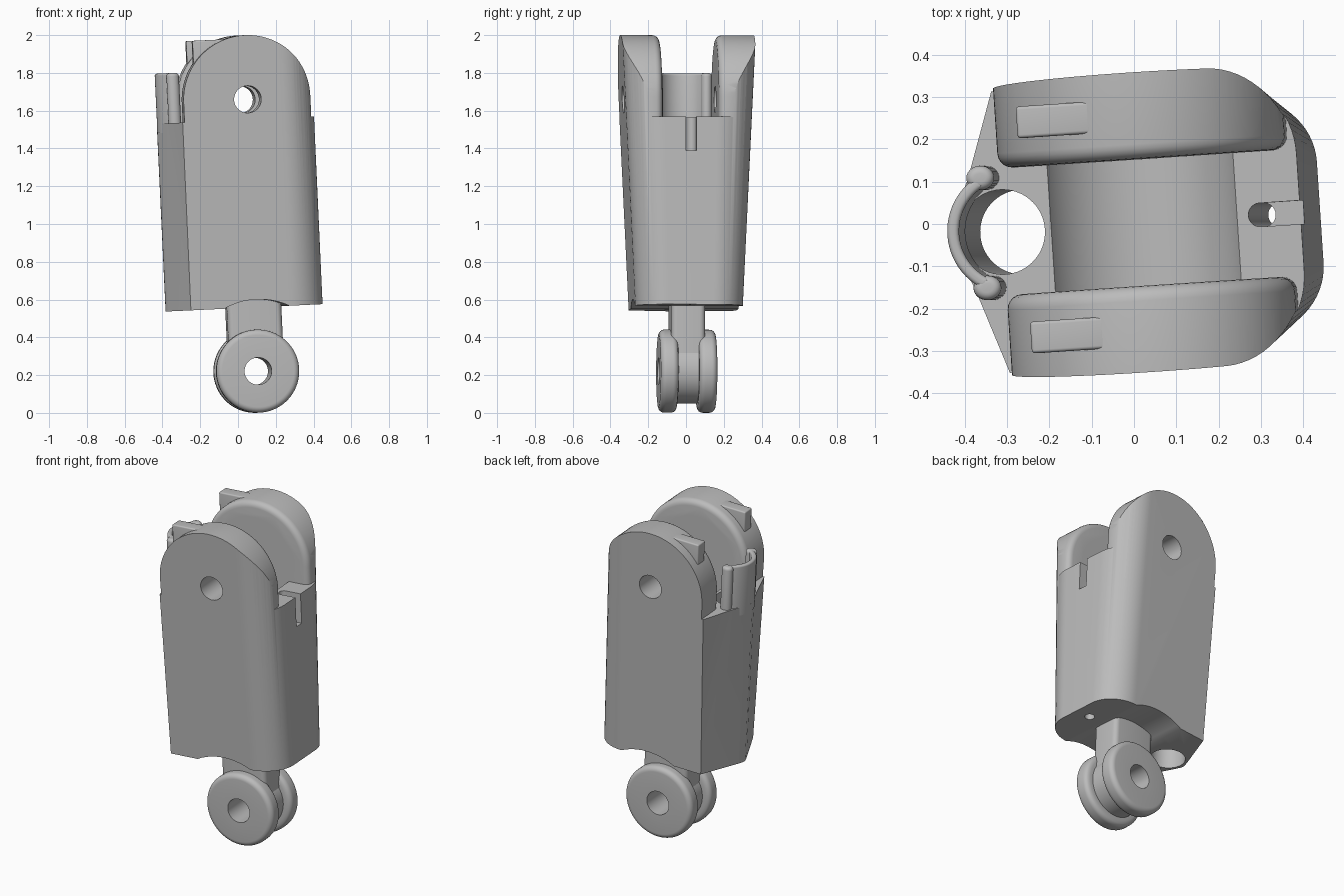
import bpy, bmesh
from math import sin, cos, pi, radians
from mathutils import Matrix, Vector

cube = bpy.data.objects.get("Cube")
if cube:
    bpy.data.objects.remove(cube, do_unlink=True)

grey = bpy.data.materials.new("plain_grey")
grey.use_nodes = True
grey.diffuse_color = (0.5, 0.5, 0.5, 1)
grey.node_tree.nodes["Principled BSDF"].inputs["Base Color"].default_value = (0.5, 0.5, 0.5, 1)

HX, TOP_Z, LOW_Z = 0.06, 1.657, 0.217   # hinge axes
LEDGE, BOTTOM = 1.55, 0.555
parts = []


def finish(name, bm):
    bmesh.ops.recalc_face_normals(bm, faces=bm.faces)
    mesh = bpy.data.meshes.new(name)
    bm.to_mesh(mesh)
    bm.free()
    mesh.materials.append(grey)
    ob = bpy.data.objects.new(name, mesh)
    bpy.context.collection.objects.link(ob)
    return ob


def arc(cx, cy, rx, ry, a, b, n):
    return [(cx + rx * cos(radians(a + (b - a) * i / n)),
             cy + ry * sin(radians(a + (b - a) * i / n))) for i in range(n + 1)]


def prism(name, pts, axis, lo, hi, bevel=0, pick=None):
    """Extrude a flat outline along y or z, optionally rounding picked edges."""
    place = (lambda p, h: (p[0], h, p[1])) if axis == "y" else (lambda p, h: (p[0], p[1], h))
    bm = bmesh.new()
    low = [bm.verts.new(place(p, lo)) for p in pts]
    high = [bm.verts.new(place(p, hi)) for p in pts]
    bm.faces.new(low)
    bm.faces.new(high)
    for i in range(len(pts)):
        j = (i + 1) % len(pts)
        bm.faces.new((low[i], low[j], high[j], high[i]))
    if bevel:
        bmesh.ops.recalc_face_normals(bm, faces=bm.faces)
        edges = [e for e in bm.edges if pick is None or pick(e)]
        bmesh.ops.bevel(bm, geom=edges, offset=bevel, segments=5, profile=0.5,
                        affect="EDGES", clamp_overlap=True)
    return finish(name, bm)


def rect(x0, x1, y0, y1):
    return [(x0, y0), (x1, y0), (x1, y1), (x0, y1)]


def rod(x, y, r, axis, lo, hi):
    return prism("cutter", arc(x, y, r, r, 0, 360, 64)[:-1], axis, lo, hi)


def boolean(ob, tool, op="DIFFERENCE"):
    mod = ob.modifiers.new("cut", "BOOLEAN")
    mod.operation, mod.solver, mod.object = op, "EXACT", tool
    bpy.context.view_layer.objects.active = ob
    bpy.ops.object.modifier_apply(modifier=mod.name)
    bpy.data.objects.remove(tool, do_unlink=True)


# Side silhouette: a block with two domed, round-edged hinge cheeks
core = prism("cutter", rect(-0.5, 0.5, 0.4, LEDGE), "y", -0.5, 0.5)
dome = [(-0.28, 1.3), (0.40, 1.3)] + arc(HX, TOP_Z, 0.34, 0.34, 0, 180, 48)
for s in (-1, 1):
    cheek = prism("cutter", dome, "y", s * 0.15, s * 0.46, 0.035,
                  lambda e: all(abs(v.co.y) < 0.2 for v in e.verts))
    boolean(core, cheek, "UNION")

# Shell: tapered section with a nose at -x and rounded corners at +x
half = [(-0.405, 0.03), (-0.392, 0.16), (-0.29, 1.0)]
half += arc(0.24, 0.42, 0.18, 0.58, 90, 0, 16)
section = half + [(x, -y) for x, y in reversed(half)]
bm = bmesh.new()
rings = []
for z, w in ((BOTTOM, 0.285), (2.05, 0.357)):
    rings.append([bm.verts.new((x, y * w, z)) for x, y in section])
    bm.faces.new(rings[-1])
for i in range(len(section)):
    j = (i + 1) % len(section)
    bm.faces.new((rings[0][i], rings[0][j], rings[1][j], rings[1][i]))
bmesh.ops.triangulate(bm, faces=bm.faces)
body = finish("body_shell", bm)
boolean(body, core, "INTERSECT")

# Hinge seat, pin holes, underside channel, cable holes and groove
boolean(body, rod(HX - 0.01, TOP_Z, 0.245, "y", -0.15, 0.15))
boolean(body, rod(HX, TOP_Z, 0.072, "y", -0.6, 0.6))
boolean(body, rod(HX, LOW_Z, 0.38, "y", -0.6, 0.6))
boolean(body, rod(-0.285, 0, 0.1, "z", 0.3, 1.8))
boolean(body, rod(0.325, 0, 0.028, "z", 0.3, 1.8))
boolean(body, prism("cutter", rect(0.325, 0.6, -0.028, 0.028), "z", 1.37, 1.7))
parts.append(body)

# Small stop tabs on top of the cheeks
for s, name in ((-1, "front_stop_tab"), (1, "back_stop_tab")):
    parts.append(prism(name, rect(-0.215, -0.04, 1.8, 1.98), "y", s * 0.217, s * 0.292, 0.008))

# Curved clip with thick rounded ends behind the cable hole
band = arc(-0.252, 0, 0.152, 0.152, 118, 242, 24) + arc(-0.252, 0, 0.124, 0.124, 242, 118, 24)
caps = lambda e: all(v.co.z > 1.8 for v in e.verts)
parts.append(prism("clip_band", band, "z", 1.5, 1.815, 0.011, caps))
for s, name in ((-1, "front_clip_end"), (1, "back_clip_end")):
    outline = arc(-0.318, s * 0.13, 0.033, 0.029, 0, 360, 24)[:-1]
    parts.append(prism(name, outline, "z", 1.5, 1.815, 0.018, caps))

# Lower knuckle: grooved spool turned around the y axis
side = [(0.17, 0.055), (0.19, 0.055)] + arc(0.19, 0.085, 0.03, 0.03, -60, 0, 4)
side += arc(0.19, 0.12, 0.03, 0.03, 0, 90, 6) + [(0.072, 0.15)]
profile = side + [(r, -y) for r, y in reversed(side)]
bm = bmesh.new()
steps = 72
loops = []
for k in range(steps):
    a = 2 * pi * k / steps
    loops.append([bm.verts.new((HX + r * cos(a), y, LOW_Z + r * sin(a))) for r, y in profile])
for k in range(steps):
    p, q = loops[k], loops[(k + 1) % steps]
    for i in range(len(profile)):
        j = (i + 1) % len(profile)
        bm.faces.new((p[i], p[j], q[j], q[i]))
parts.append(finish("knuckle_spool", bm))

# Neck joining the knuckle to the body
upright = lambda e: abs(e.verts[0].co.z - e.verts[1].co.z) > 0.1
parts.append(prism("knuckle_neck", rect(HX - 0.145, HX + 0.145, -0.09, 0.09), "z",
                   0.305, 0.66, 0.03, upright))

# Shared lean and turn of the whole segment, then shading
lean = (Matrix.Translation(Vector((0, 0, 1))) @ Matrix.Rotation(radians(-2.7), 4, "Y")
        @ Matrix.Rotation(radians(3.8), 4, "Z") @ Matrix.Translation(Vector((0, 0, -1))))
bpy.ops.object.select_all(action="DESELECT")
for ob in parts:
    ob.data.transform(lean)
    ob.select_set(True)
bpy.context.view_layer.objects.active = body
bpy.ops.object.shade_smooth_by_angle(angle=radians(30))
